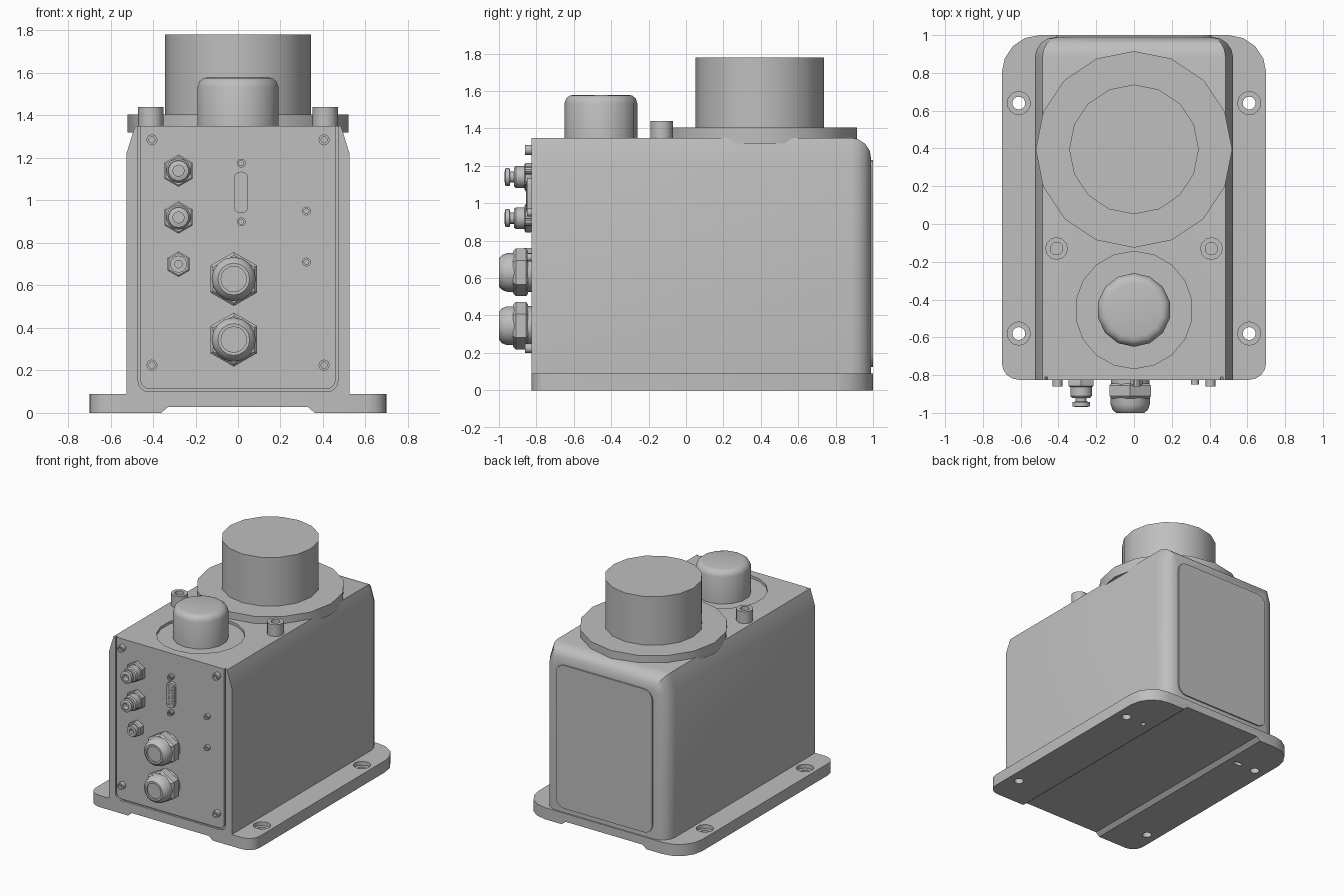
import bpy, bmesh, math
from mathutils import Matrix

cube = bpy.data.objects.get("Cube")
if cube:
    bpy.data.objects.remove(cube, do_unlink=True)

GREY = (0.52, 0.52, 0.52, 1)
grey = bpy.data.materials.new("housing grey")
grey.use_nodes = True
grey.diffuse_color = GREY
grey.node_tree.nodes["Principled BSDF"].inputs["Base Color"].default_value = GREY

FRONT, TOP = -0.825, 1.35
FACING = Matrix.Rotation(math.pi / 2, 4, 'X')   # local z points out of the front
parts = []


def finish(name, bm, matrix=Matrix()):
    bm.transform(matrix)
    bmesh.ops.recalc_face_normals(bm, faces=bm.faces)
    mesh = bpy.data.meshes.new(name)
    bm.to_mesh(mesh)
    bm.free()
    mesh.materials.append(grey)
    obj = bpy.data.objects.new(name, mesh)
    bpy.context.collection.objects.link(obj)
    parts.append(obj)
    return obj


def prism(outline, a, b):
    """Solid with a flat outline, from height a to height b."""
    bm = bmesh.new()
    low = [bm.verts.new((x, y, a)) for x, y in outline]
    high = [bm.verts.new((x, y, b)) for x, y in outline]
    bm.faces.new(low[::-1])
    bm.faces.new(high)
    for i in range(len(low)):
        j = (i + 1) % len(low)
        bm.faces.new((low[i], low[j], high[j], high[i]))
    return bm


def lathe(profile, sides):
    """Solid turned from (radius, height) points."""
    bm = bmesh.new()
    rings = []
    for r, h in profile:
        angles = [math.tau * i / sides for i in range(sides)]
        rings.append([bm.verts.new((r * math.sin(t), r * math.cos(t), h)) for t in angles])
    for p, q in zip(rings, rings[1:]):
        for i in range(sides):
            j = (i + 1) % sides
            bm.faces.new((p[i], p[j], q[j], q[i]))
    bm.faces.new(rings[0])
    bm.faces.new(rings[-1])
    return bm


def rounded(x0, x1, y0, y1, r_low, r_high, steps=4):
    """Rectangle outline with rounded lower and upper corners."""
    corners = [(x0 + r_low, y0 + r_low, r_low, 180), (x1 - r_low, y0 + r_low, r_low, 270),
               (x1 - r_high, y1 - r_high, r_high, 0), (x0 + r_high, y1 - r_high, r_high, 90)]
    points = []
    for cx, cy, r, start in corners:
        for k in range(steps + 1):
            t = math.radians(start + 90 * k / steps)
            points.append((cx + r * math.cos(t), cy + r * math.sin(t)))
    return points


def cut(obj, bm, matrix=Matrix()):
    cutter = finish("cutter", bm, matrix)
    parts.remove(cutter)
    cutter.hide_render = True
    mod = obj.modifiers.new("cut", 'BOOLEAN')
    mod.object, mod.operation, mod.solver = cutter, 'DIFFERENCE', 'EXACT'
    bpy.context.view_layer.objects.active = obj
    bpy.ops.object.modifier_apply(modifier=mod.name)
    bpy.data.objects.remove(cutter, do_unlink=True)


def at(x, y, z):
    return Matrix.Translation((x, y, z))


def on_front(name, x, z, profile, sides):
    return finish(name, lathe(profile, sides), at(x, FRONT, z) @ FACING)


def screw(r, h):
    return [(r, -0.01), (r, h), (r * 0.55, h), (r * 0.55, h * 0.4)]


# Base plate with underside channel, mounting holes and locating holes
base = finish("base_plate", prism(rounded(-0.7, 0.7, FRONT, 1, 0.09, 0.2), 0, 0.09))
channel = [(-0.385, -0.02), (0.385, -0.02), (0.33, 0.027), (-0.33, 0.027)]
cut(base, prism(channel, -1.2, 1.2), FACING)
for side in (-1, 1):
    for y in (-0.58, 0.64):
        cut(base, lathe([(0.034, -0.1), (0.034, 0.06), (0.061, 0.06), (0.061, 0.2)], 16),
            at(side * 0.61, y, 0))
cut(base, lathe([(0.018, -0.1), (0.018, 0.04)], 12), at(0.45, 0.64, 0))
cut(base, prism(rounded(-0.035, 0.035, -0.016, 0.016, 0.015, 0.015), -0.1, 0.04),
    at(-0.45, 0.64, 0))

# Main housing: sloped shoulders, rounded rear edges
section = [(-0.525, 0.05), (0.525, 0.05), (0.525, 1.22), (0.485, TOP),
           (-0.485, TOP), (-0.525, 1.22)]
bm = prism(section, -0.99, -FRONT)
bm.transform(FACING)
rear = [e for e in bm.edges if all(v.co.y > 0.98 for v in e.verts)
        and max(v.co.z for v in e.verts) > 0.1]
bmesh.ops.bevel(bm, geom=rear, offset=0.11, segments=4, profile=0.5,
                affect='EDGES', clamp_overlap=False)
housing = finish("housing", bm)
cut(housing, prism(rounded(-0.47, 0.47, 0.1, 1.45, 0.05, 0.01), -FRONT - 0.015, -FRONT + 0.1), FACING)
cut(housing, lathe([(0.31, 0), (0.31, 0.1)], 18), at(0, -0.455, TOP - 0.02))

# Front and rear cover panels
finish("front_panel", prism(rounded(-0.46, 0.46, 0.112, TOP, 0.045, 0.005),
                            -FRONT - 0.02, -FRONT), FACING)
finish("rear_panel", prism(rounded(-0.41, 0.41, 0.125, 1.23, 0.07, 0.07), -1.0, -0.985), FACING)

# Output flange and round column
finish("flange_disc", lathe([(0.52, 1.32), (0.52, 1.405)], 16), at(0, 0.395, 0))
finish("output_column", lathe([(0.343, 1.39), (0.343, 1.78)], 16), at(0, 0.395, 0))

# Small rounded cap in its recess
finish("round_cap", lathe([(0.195, 1.32), (0.195, 1.535), (0.186, 1.56),
                           (0.168, 1.575), (0.145, 1.58)], 14), at(0, -0.455, 0))

# Top screws
for side in (-1, 1):
    finish("top_screw", lathe(screw(0.06, 0.09), 12), at(side * 0.41, -0.13, TOP))

# Panel screws
for x in (-0.405, 0.405):
    for z in (0.225, 1.285):
        on_front("panel_screw", x, z, screw(0.026, 0.035), 12)
for z in (0.71, 0.95):
    on_front("small_screw", 0.322, z, screw(0.021, 0.025), 12)

# Air fittings
for z in (0.92, 1.14):
    on_front("fitting_nut", -0.28, z, [(0.07, -0.01), (0.076, 0.005), (0.076, 0.032), (0.068, 0.038)], 6)
    on_front("fitting_body", -0.28, z, [
        (0.058, 0.03), (0.058, 0.085), (0.05, 0.095), (0.03, 0.095), (0.03, 0.115),
        (0.048, 0.118), (0.048, 0.14), (0.026, 0.145), (0.026, 0.1)], 14)
on_front("plug_nut", -0.28, 0.7, [(0.06, -0.01), (0.06, 0.04), (0.052, 0.046)], 6)
on_front("plug_body", -0.28, 0.7, [(0.04, 0.03), (0.04, 0.075), (0.018, 0.075), (0.018, 0.05)], 14)

# Cable glands
for z in (0.345, 0.63):
    on_front("gland_base", -0.02, z, [(0.105, -0.01), (0.105, 0.03)], 14)
    on_front("gland_nut", -0.02, z, [(0.115, 0.02), (0.127, 0.03), (0.127, 0.085), (0.112, 0.1)], 6)
    on_front("gland_cap", -0.02, z, [
        (0.104, 0.05), (0.104, 0.13), (0.094, 0.158), (0.075, 0.175),
        (0.06, 0.175), (0.06, 0.165)], 16)

# Multi-pin connector with its two jack screws
finish("connector_shell", prism(rounded(-0.018, 0.048, 0.94, 1.135, 0.03, 0.03),
                                -FRONT - 0.01, -FRONT + 0.025), FACING)
for column, count in ((0.002, 8), (0.028, 7)):
    for i in range(count):
        z = 1.0375 + (i - (count - 1) / 2) * 0.021
        on_front("connector_pin", column, z, [(0.007, 0.02), (0.007, 0.03)], 8)
for z in (0.9, 1.175):
    on_front("jack_screw", 0.015, z, screw(0.021, 0.035), 10)

# Smooth curved walls, keep hard edges
bpy.ops.object.select_all(action='DESELECT')
for obj in parts:
    obj.select_set(True)
bpy.context.view_layer.objects.active = housing
bpy.ops.object.shade_smooth_by_angle(angle=math.radians(35))
